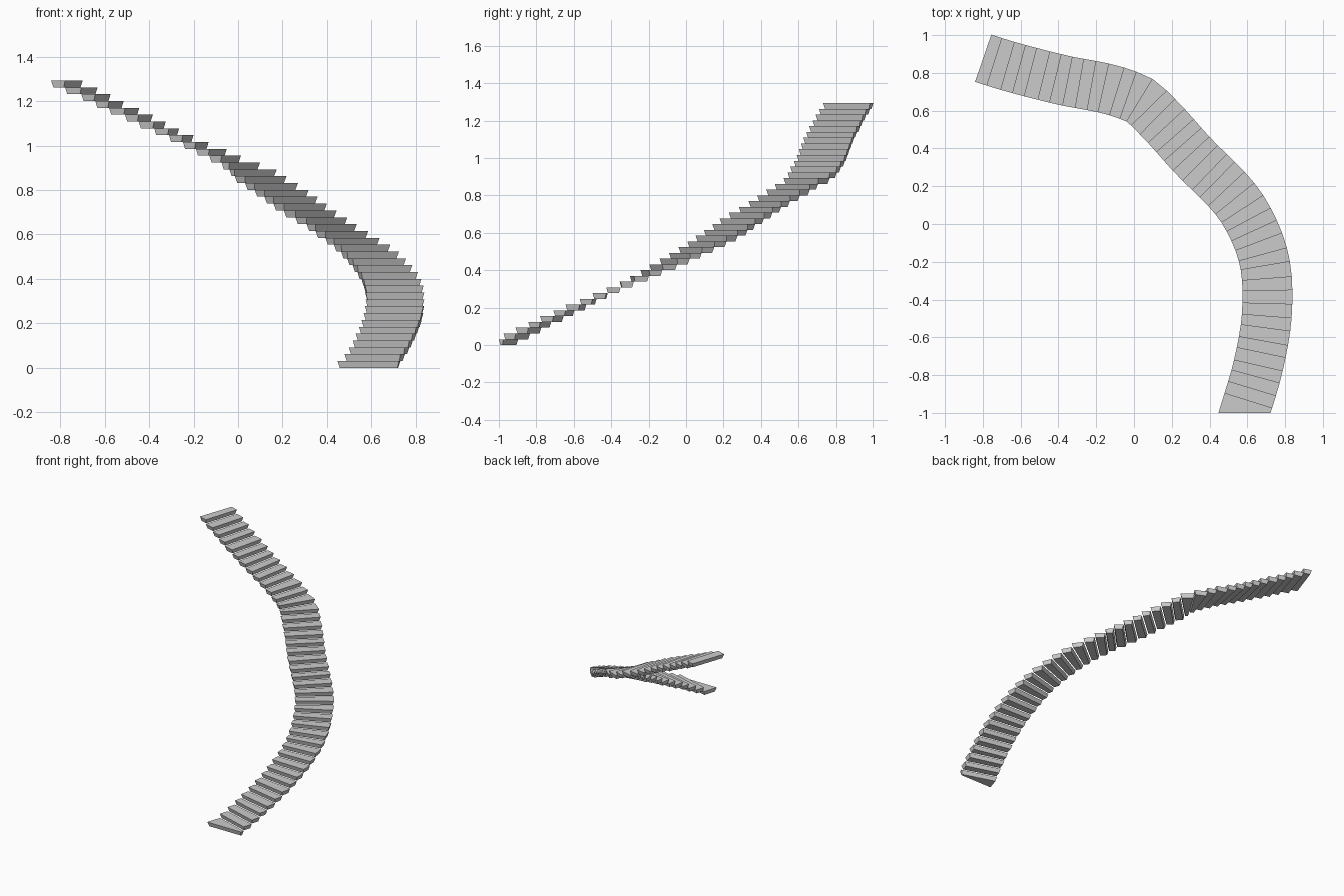
import bpy
import bmesh
from mathutils import Vector
from mathutils.geometry import interpolate_bezier

if "Cube" in bpy.data.objects:
    bpy.data.objects.remove(bpy.data.objects["Cube"])

STEPS, HEIGHT, WIDTH, INSET = 42, 1.293, 0.264, 0.008
RISE = HEIGHT / STEPS

# centre line of the flight, seen from above
pts = [Vector((x, y, 0)) for x, y in (
    (.585, -1), (.658, -.75), (.705, -.45), (.687, -.18), (.592, .05), (.295, .38),
    (.115, .577), (.03, .655), (-.055, .69), (-.405, .768), (-.798, .878))]
start_dir, end_dir = Vector((.29, .96, 0)), Vector((-.945, .328, 0))


def tangent(i):
    if i == 0:
        return start_dir
    if i == len(pts) - 1:
        return end_dir
    a, b = pts[i] - pts[i - 1], pts[i + 1] - pts[i]
    return (a / a.length_squared + b / b.length_squared).normalized()


# dense smooth path, then even spacing along it
path = []
for i in range(len(pts) - 1):
    d = (pts[i + 1] - pts[i]).length / 3
    path += interpolate_bezier(pts[i], pts[i] + tangent(i) * d,
                               pts[i + 1] - tangent(i + 1) * d, pts[i + 1], 40)[:-1]
path.append(pts[-1])
dist = [0]
for a, b in zip(path, path[1:]):
    dist.append(dist[-1] + (b - a).length)


def tread_line(k):
    """Inner and outer end of the k-th dividing line."""
    s = dist[-1] * k / STEPS
    j = min(range(len(dist)), key=lambda n: abs(dist[n] - s))
    t = (path[min(j + 1, len(path) - 1)] - path[max(j - 1, 0)]).normalized()
    side = Vector((t.y, -t.x, 0)) * WIDTH / 2
    ends = [path[j] - side, path[j] + side]
    if k == 0:  # the foot of the stair is cut square to the front
        ends = [e + t * ((-1 - e.y) / t.y) for e in ends]
    return ends


# steps: wedge-shaped blocks, slightly narrower underneath
lines = [tread_line(k) for k in range(STEPS + 1)]
for k in range(STEPS):
    (a, b), (d, c) = lines[k], lines[k + 1]
    top = [a, b, c, d]
    low = []
    for i, p in enumerate(top):
        e1 = (top[i - 1] - p).normalized()
        e2 = (top[(i + 1) % 4] - p).normalized()
        low.append(p + (e1 + e2) * INSET)
    bm = bmesh.new()
    up = Vector((0, 0, RISE))
    vt = [bm.verts.new(p + up * (k + 1)) for p in top]
    vb = [bm.verts.new(p + up * k) for p in low]
    bm.faces.new(vt)
    bm.faces.new(vb[::-1])
    for i in range(4):
        j = (i + 1) % 4
        bm.faces.new((vt[j], vt[i], vb[i], vb[j]))
    bmesh.ops.recalc_face_normals(bm, faces=bm.faces)
    me = bpy.data.meshes.new("step")
    bm.to_mesh(me)
    bm.free()
    bpy.context.collection.objects.link(bpy.data.objects.new(f"step_{k + 1:02d}", me))
